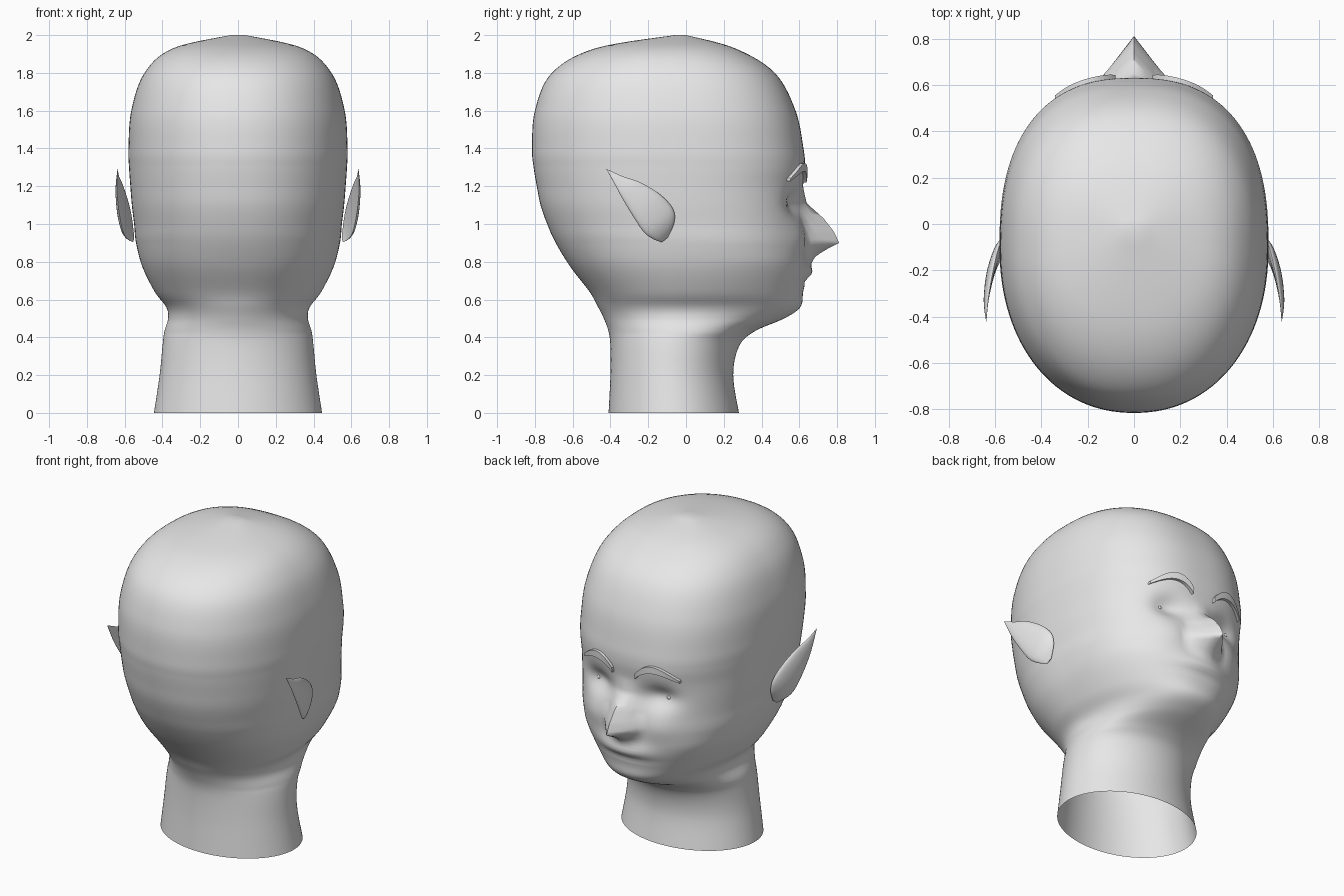
import bpy, bmesh, math
from mathutils import Vector
from mathutils.bvhtree import BVHTree

old = bpy.data.objects.get("Cube")
if old:
    bpy.data.objects.remove(old, do_unlink=True)

SEGMENTS = 128
STEPS = 7

# One plain grey for everything
grey = bpy.data.materials.new("plain_grey")
grey.use_nodes = True
grey.diffuse_color = (0.8, 0.8, 0.8, 1)
grey.node_tree.nodes["Principled BSDF"].inputs["Base Color"].default_value = (0.8, 0.8, 0.8, 1)


def finish(name, bm, angle=60):
    mesh = bpy.data.meshes.new(name)
    bm.to_mesh(mesh)
    bm.free()
    obj = bpy.data.objects.new(name, mesh)
    bpy.context.collection.objects.link(obj)
    mesh.materials.append(grey)
    bpy.ops.object.select_all(action="DESELECT")
    obj.select_set(True)
    bpy.context.view_layer.objects.active = obj
    bpy.ops.object.shade_smooth_by_angle(angle=math.radians(angle))
    return obj


def spline(rows, steps):
    """Smooth curve through rows of numbers."""
    out = []
    for i in range(len(rows) - 1):
        a, b, c, d = (rows[min(max(i + k, 0), len(rows) - 1)] for k in (-1, 0, 1, 2))
        for s in range(steps):
            t = s / steps
            out.append([q + t / 2 * (r - p + t * (2 * p - 5 * q + 4 * r - u + t * (3 * (q - r) + u - p)))
                        for p, q, r, u in zip(a, b, c, d)])
    return out + [list(rows[-1])]


def lerp_table(table, v):
    if v <= table[0][0]:
        return table[0][1]
    for (a, p), (b, q) in zip(table, table[1:]):
        if v <= b:
            return p + (q - p) * (v - a) / (b - a)
    return table[-1][1]


def loft(bm, rings):
    loops = [[bm.verts.new(p) for p in ring] for ring in rings]
    for lo, hi in zip(loops, loops[1:]):
        n = len(lo)
        for i in range(n):
            j = (i + 1) % n
            bm.faces.new((lo[i], lo[j], hi[j], hi[i]))
    return loops


def bump(u, v):
    return math.exp(-u * u - v * v)


# Head and neck: height, back, front, half width
profile = [
    (0.00, -0.41, 0.28, 0.445), (0.20, -0.40, 0.25, 0.415),
    (0.35, -0.40, 0.28, 0.40), (0.43, -0.41, 0.36, 0.39),
    (0.50, -0.435, 0.52, 0.37), (0.56, -0.465, 0.605, 0.38),
    (0.64, -0.51, 0.62, 0.44), (0.77, -0.61, 0.635, 0.505),
    (0.90, -0.69, 0.63, 0.54), (1.00, -0.735, 0.625, 0.55),
    (1.10, -0.77, 0.62, 0.562), (1.20, -0.79, 0.62, 0.57),
    (1.30, -0.807, 0.63, 0.577), (1.40, -0.815, 0.622, 0.58),
    (1.60, -0.80, 0.58, 0.565), (1.80, -0.71, 0.47, 0.495),
    (1.93, -0.48, 0.26, 0.345), (2.00, -0.06, 0.00, 0.04),
]
nose_height = [(0.78, 0), (0.83, 0.05), (0.865, 0.11), (0.90, 0.18), (0.96, 0.155),
               (1.03, 0.105), (1.11, 0.02), (1.2, 0)]
nose_width = [(0.8, 0.12), (0.92, 0.14), (1.05, 0.10), (1.2, 0.06)]


def face_relief(x, z):
    """Forward push of the nose, sockets, cheeks and lips."""
    ax = abs(x)
    tent = max(0, 1 - ax / lerp_table(nose_width, z))
    y = lerp_table(nose_height, z) * tent
    y -= 0.055 * bump((ax - 0.21) / 0.10, (z - 1.11) / 0.07)
    y += 0.02 * bump((ax - 0.22) / 0.12, (z - 0.92) / 0.09)
    y += 0.035 * bump(x / 0.16, (z - 0.75) / 0.05)
    return y - 0.012 * bump(x / 0.16, (z - 0.70) / 0.015)


rings = []
for z, back, front, half in spline(profile, STEPS):
    mid = min((back + front) / 2, -0.03)
    boxy = min(max((z - 0.5) / 0.3, 0), 1)
    ring = []
    for i in range(SEGMENTS):
        a = 2 * math.pi * i / SEGMENTS
        s, c = math.sin(a), math.cos(a)
        n = 2 + (0.45 if c > 0 else 0.15) * boxy
        x = half * math.copysign(abs(s) ** (2 / n), s)
        depth = front - mid if c > 0 else mid - back
        y = mid + depth * math.copysign(abs(c) ** (2 / n), c)
        if c > 0:
            y += face_relief(x, z) * min(1, c * 3)
        ring.append((x, y, z))
    rings.append(ring)
bm = bmesh.new()
loops = loft(bm, rings)
bm.faces.new(loops[-1])
bmesh.ops.recalc_face_normals(bm, faces=bm.faces)
surface = BVHTree.FromBMesh(bm)
finish("head_and_neck", bm)


def skin_y(x, z):
    hit = surface.ray_cast(Vector((x, 2, z)), Vector((0, -1, 0)))[0]
    return hit.y if hit else 0.5


# Ears: distance along the ear, lower edge, upper edge, outward position, half thickness
ear_rows = [
    (0.00, -0.01, 0.03, 0.555, 0.004), (0.04, -0.035, 0.105, 0.578, 0.018),
    (0.10, -0.052, 0.145, 0.598, 0.026), (0.20, -0.045, 0.14, 0.618, 0.026),
    (0.317, -0.03, 0.098, 0.633, 0.018), (0.40, -0.015, 0.045, 0.638, 0.009),
    (0.484, -0.001, 0.001, 0.637, 0.001),
]
for side, label in ((1, "left"), (-1, "right")):
    rings = []
    for s, low, high, out, thick in spline(ear_rows, 5):
        ring = []
        for i in range(24):
            a = 2 * math.pi * i / 24
            across = (low + high) / 2 + (high - low) / 2 * math.cos(a)
            # The back of each ear is flatter than the outside
            swell = thick * math.sin(a) * (1 if math.sin(a) > 0 else 0.4)
            x = out + swell - 0.18 * across
            ring.append((side * x, -0.12 - 0.62 * s + 0.785 * across,
                         0.91 + 0.785 * s + 0.62 * across))
        rings.append(ring)
    bm = bmesh.new()
    loops = loft(bm, rings)
    bm.faces.new(loops[0])
    bm.faces.new(loops[-1])
    bmesh.ops.recalc_face_normals(bm, faces=bm.faces)
    finish(label + "_ear", bm)

    # Arched eyebrow strip lying just proud of the skin
    rings = []
    for k in range(17):
        t = k / 16
        x = side * (0.08 + 0.26 * t)
        z = 1.235 + 0.065 * math.sin(math.pi * t ** 0.85)
        h = 0.008 + 0.014 * math.sin(math.pi * min(1, 0.2 + 0.8 * t))
        ring = []
        for dz, dy in ((-h, -0.01), (h, -0.01), (h, 0.02), (-h, 0.02)):
            ring.append((x, skin_y(x, z + dz) + dy, z + dz))
        rings.append(ring)
    bm = bmesh.new()
    loops = loft(bm, rings)
    bm.faces.new(loops[0])
    bm.faces.new(loops[-1])
    bmesh.ops.recalc_face_normals(bm, faces=bm.faces)
    finish(label + "_eyebrow", bm, 35)

    # Small eye just showing in the socket
    bm = bmesh.new()
    bmesh.ops.create_uvsphere(bm, u_segments=16, v_segments=10, radius=0.016)
    ex, ez = side * 0.25, 1.105
    bmesh.ops.translate(bm, verts=bm.verts, vec=(ex, skin_y(ex, ez) - 0.011, ez))
    finish(label + "_eye", bm)
